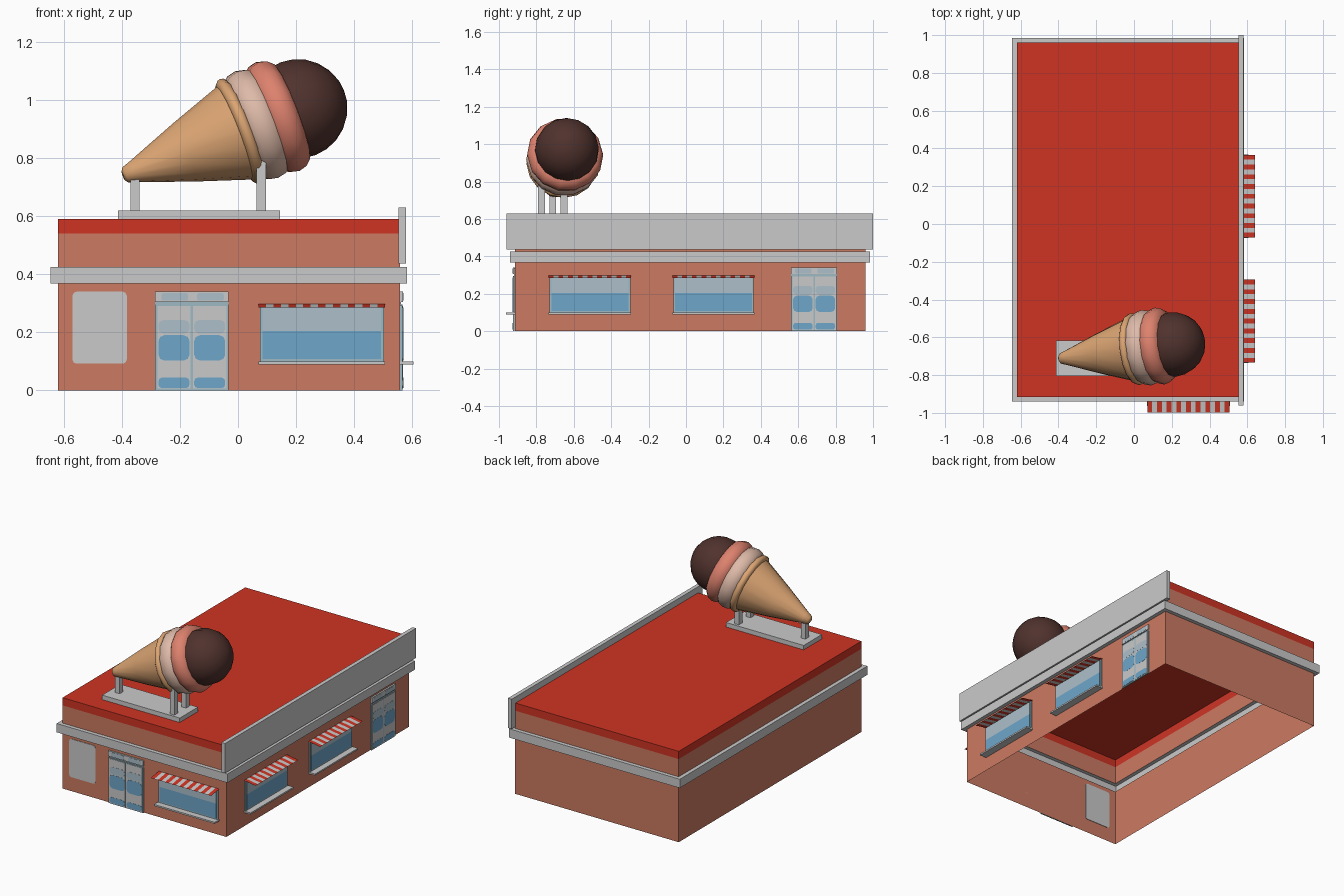
import bpy, bmesh, math
from mathutils import Vector

if "Cube" in bpy.data.objects:
    bpy.data.objects.remove(bpy.data.objects["Cube"])


def material(name, rgb):
    m = bpy.data.materials.new(name)
    lin = [((c / 255 + 0.055) / 1.055) ** 2.4 if c > 10 else c / 3294 for c in rgb]
    m.diffuse_color = (*lin, 1)
    m.use_nodes = True
    m.node_tree.nodes["Principled BSDF"].inputs["Base Color"].default_value = m.diffuse_color
    return m


SALMON = material("salmon wall", (203, 122, 98))
RED = material("red roof", (206, 52, 36))
GREY = material("light grey", (202, 202, 202))
BLUE = material("glass blue", (110, 166, 202))
PALE = material("pale glass", (172, 191, 202))
FRAME = material("frame grey blue", (158, 186, 196))
TAN = material("wafer tan", (220, 165, 115))
CREAM = material("cream", (222, 186, 168))
CORAL = material("coral", (222, 130, 110))
BROWN = material("chocolate", (80, 50, 45))


def finish(name, bm, mats, smooth=None):
    me = bpy.data.meshes.new(name)
    bm.to_mesh(me)
    bm.free()
    for m in mats:
        me.materials.append(m)
    if smooth:
        for p in me.polygons:
            p.use_smooth = True
        me.set_sharp_from_angle(angle=math.radians(smooth))
    ob = bpy.data.objects.new(name, me)
    bpy.context.collection.objects.link(ob)
    return ob


def box(name, mat, lo, hi):
    bm = bmesh.new()
    bmesh.ops.create_cube(bm, size=1)
    for v in bm.verts:
        v.co = Vector([lo[i] + (v.co[i] + 0.5) * (hi[i] - lo[i]) for i in range(3)])
    return finish(name, bm, [mat])


# Building shell: stacked rings, with an outward band, open at the bottom
X0, X1, Y0, Y1 = -0.62, 0.557, -0.915, 0.96
rings = [(0, 0), (0.368, 0), (0.368, 0.025), (0.425, 0.025), (0.425, 0), (0.54, 0), (0.59, 0)]
ring_mat = [0, 2, 2, 2, 0, 1]
bm = bmesh.new()
loops = [[bm.verts.new(c) for c in ((X0 - o, Y0 - o, z), (X1 + o, Y0 - o, z),
                                    (X1 + o, Y1 + o, z), (X0 - o, Y1 + o, z))] for z, o in rings]
for a, b, mi in zip(loops, loops[1:], ring_mat):
    for i in range(4):
        j = (i + 1) % 4
        bm.faces.new((a[i], a[j], b[j], b[i])).material_index = mi
bm.faces.new(loops[-1]).material_index = 1
finish("building_shell", bm, [SALMON, RED, GREY])

# Tall fascia board along the right side
box("side_fascia", GREY, (0.553, -0.96, 0.437), (0.579, 1.0, 0.63))


# Wall-space placement: u along the wall, d outward, z up
def on_wall(side, u, d, z):
    return Vector((u, Y0 - d, z)) if side == "front" else Vector((X1 + d, u, z))


def plate(name, mat, side, u0, u1, z0, z1, d0, d1, r=0.0):
    """Thin wall plate, optionally with rounded corners."""
    bm = bmesh.new()
    pts = []
    for k, (cu, cz) in enumerate(((u1 - r, z1 - r), (u0 + r, z1 - r), (u0 + r, z0 + r), (u1 - r, z0 + r))):
        for s in ((0, 0.5, 1) if r else (0,)):
            a = (k + s) * math.pi / 2
            pts.append((cu + r * math.cos(a), cz + r * math.sin(a)))
    back = [bm.verts.new(on_wall(side, u, d0, z)) for u, z in pts]
    front = [bm.verts.new(on_wall(side, u, d1, z)) for u, z in pts]
    bm.faces.new(back)
    bm.faces.new(front)
    for i in range(len(pts)):
        j = (i + 1) % len(pts)
        bm.faces.new((back[i], back[j], front[j], front[i]))
    bmesh.ops.recalc_face_normals(bm, faces=bm.faces)
    return finish(name, bm, [mat])


def window(name, side, u0, u1):
    plate(name + "_frame", FRAME, side, u0, u1, 0.10, 0.292, 0.001, 0.009)
    plate(name + "_lower_glass", BLUE, side, u0 + 0.01, u1 - 0.01, 0.108, 0.204, 0.008, 0.012)
    plate(name + "_upper_glass", PALE, side, u0 + 0.01, u1 - 0.01, 0.204, 0.286, 0.008, 0.012)
    plate(name + "_sill", GREY, side, u0 - 0.005, u1 + 0.005, 0.09, 0.10, 0, 0.048)
    # striped awning sheet, sloping slightly outward
    bm = bmesh.new()
    n, a0, a1 = 17, u0 - 0.004, u1 + 0.004
    rows = [[bm.verts.new(on_wall(side, a0 + (a1 - a0) * i / n, d, z)) for d, z in ((0, 0.298), (0.083, 0.285))]
            for i in range(n + 1)]
    for i in range(n):
        f = bm.faces.new((rows[i][0], rows[i][1], rows[i + 1][1], rows[i + 1][0]))
        f.material_index = i % 2
        f.normal_update()
        if f.normal.z < 0:
            f.normal_flip()
    finish(name + "_awning", bm, [RED, GREY])


def door(name, side, u0, u1):
    mid = (u0 + u1) / 2
    plate(name + "_frame", FRAME, side, u0, u1, 0, 0.296, 0.001, 0.009)
    plate(name + "_transom", GREY, side, u0, u1, 0.305, 0.34, 0.001, 0.011)
    plate(name + "_lintel", FRAME, side, u0, u1, 0.296, 0.305, 0.001, 0.004)
    for tag, a, b in (("a", u0 + 0.007, mid - 0.004), ("b", mid + 0.004, u1 - 0.007)):
        plate(f"{name}_leaf_{tag}", GREY, side, a, b, 0.006, 0.291, 0.008, 0.011)
        a2, b2 = a + 0.004, b - 0.004
        plate(f"{name}_low_pane_{tag}", BLUE, side, a2, b2, 0.008, 0.044, 0.010, 0.012, 0.012)
        plate(f"{name}_main_pane_{tag}", BLUE, side, a2, b2, 0.103, 0.190, 0.010, 0.012, 0.02)
        plate(f"{name}_shine_{tag}", PALE, side, a2, b2, 0.196, 0.242, 0.010, 0.012, 0.016)
        plate(f"{name}_transom_pane_{tag}", PALE, side, a2 + 0.01, b2 - 0.005, 0.309, 0.335, 0.010, 0.012, 0.006)


# Front: notice panel (seen from both sides of the wall), door, window
plate("notice_panel", GREY, "front", -0.57, -0.383, 0.092, 0.34, -0.003, 0.003, 0.014)
door("front_door", "front", -0.285, -0.033)
window("front_window", "front", 0.075, 0.502)
# Right side: two windows and a door
window("side_window_front", "right", -0.73, -0.298)
window("side_window_rear", "right", -0.068, 0.362)
door("side_door", "right", 0.562, 0.808)

# Roof stand for the cone
box("stand_base", GREY, (-0.413, -0.805, 0.591), (0.145, -0.618, 0.62))
for nm, x, y, top in (("tip", -0.355, -0.713, 0.74), ("near", 0.08, -0.772, 0.79), ("far", 0.08, -0.652, 0.79)):
    box("stand_leg_" + nm, GREY, (x - 0.016, y - 0.018, 0.615), (x + 0.016, y + 0.018, top))

# Ice cream: lathed parts along a tilted axis from the tip to the scoop centre
TIP = Vector((-0.388, -0.712, 0.742))
AXIS = (Vector((0.207, -0.637, 0.97)) - TIP).normalized()
ROT = AXIS.to_track_quat("Z", "Y")


def lathe(name, mat, profile, seg):
    bm = bmesh.new()
    rows = []
    for t, r in profile:
        rows.append([bm.verts.new(TIP + ROT @ Vector((r * math.cos(a), r * math.sin(a), t)))
                     for a in (2 * math.pi * i / seg for i in range(seg))])
    for p, q in zip(rows, rows[1:]):
        for i in range(seg):
            j = (i + 1) % seg
            bm.faces.new((p[i], p[j], q[j], q[i]))
    bm.faces.new(rows[0])
    bm.faces.new(rows[-1])
    bmesh.ops.recalc_face_normals(bm, faces=bm.faces)
    return finish(name, bm, [mat], 50)


def bulge(t, half, r_in, r_out, n=6):
    """Rounded ring profile centred at t."""
    return [(t - half * math.cos(math.pi * i / n), r_in + (r_out - r_in) * math.sin(math.pi * i / n))
            for i in range(n + 1)]


lathe("wafer_cone", TAN, [(-0.008, 0.016), (0.0, 0.028), (0.03, 0.038), (0.22, 0.108), (0.42, 0.176)], 16)
lathe("wafer_rim", TAN, bulge(0.425, 0.022, 0.168, 0.192), 16)
lathe("cream_scoop", CREAM, bulge(0.488, 0.062, 0.15, 0.201), 14)
lathe("coral_scoop", CORAL, bulge(0.565, 0.058, 0.15, 0.205), 14)
lathe("chocolate_scoop", BROWN, [(0.641 - 0.171 * math.cos(math.pi * i / 12), max(0.004, 0.171 * math.sin(math.pi * i / 12)))
                                 for i in range(3, 13)], 16)
